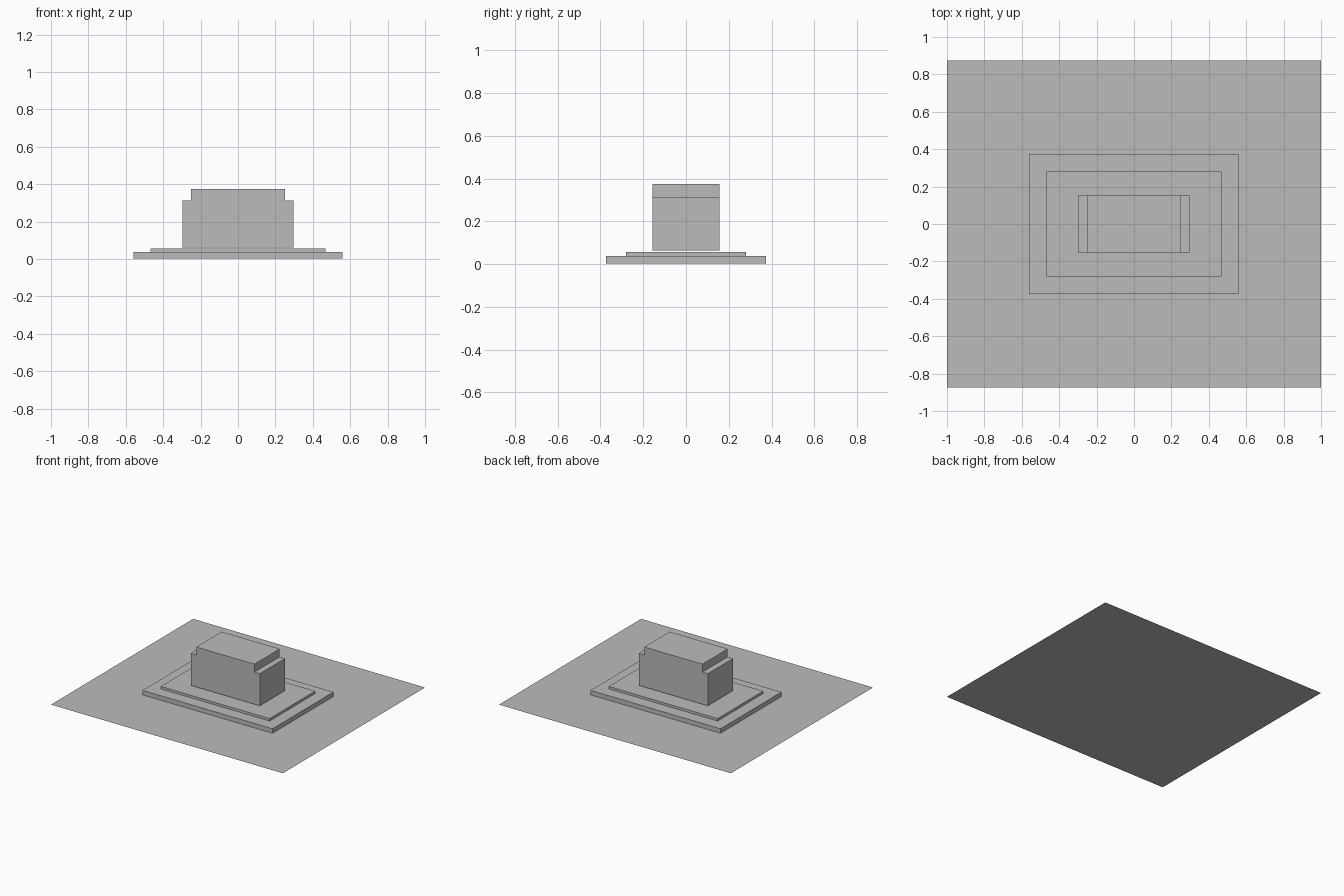
import bpy

if "Cube" in bpy.data.objects:
    bpy.data.objects.remove(bpy.data.objects["Cube"])

grey = bpy.data.materials.new("plain grey")
grey.diffuse_color = (0.5, 0.5, 0.5, 1)
grey.use_nodes = True
grey.node_tree.nodes["Principled BSDF"].inputs["Base Color"].default_value = grey.diffuse_color


def add_mesh(name, verts, faces):
    mesh = bpy.data.meshes.new(name)
    mesh.from_pydata(verts, [], faces)
    mesh.materials.append(grey)
    obj = bpy.data.objects.new(name, mesh)
    bpy.context.collection.objects.link(obj)
    return obj


def extrude_profile(name, profile, half_depth):
    """Extrude a counter-clockwise (x, z) outline along y, with closed ends."""
    n = len(profile)
    verts = [(x, y, z) for y in (-half_depth, half_depth) for x, z in profile]
    faces = [tuple(range(n)), tuple(reversed(range(n, 2 * n)))]
    for i in range(n):
        j = (i + 1) % n
        faces.append((i, i + n, j + n, j))
    return add_mesh(name, verts, faces)


def mirrored(right_side):
    """Complete a right-hand outline, listed bottom to top, with its left half."""
    return right_side + [(-x, z) for x, z in reversed(right_side)]


# Thin ground sheet
add_mesh("ground_sheet",
         [(-1, -0.875, 0), (1, -0.875, 0), (1, 0.875, 0), (-1, 0.875, 0)],
         [(0, 1, 2, 3)])

# Two stacked plinth slabs
extrude_profile("lower_slab", mirrored([(0.56, 0.003), (0.56, 0.038)]), 0.375)
extrude_profile("upper_slab", mirrored([(0.469, 0.038), (0.469, 0.057)]), 0.281)

# Main block with notched top ends, just clear of the plinth
extrude_profile("main_block", mirrored([(0.297, 0.063), (0.297, 0.313),
                                        (0.25, 0.313), (0.25, 0.375)]), 0.156)
